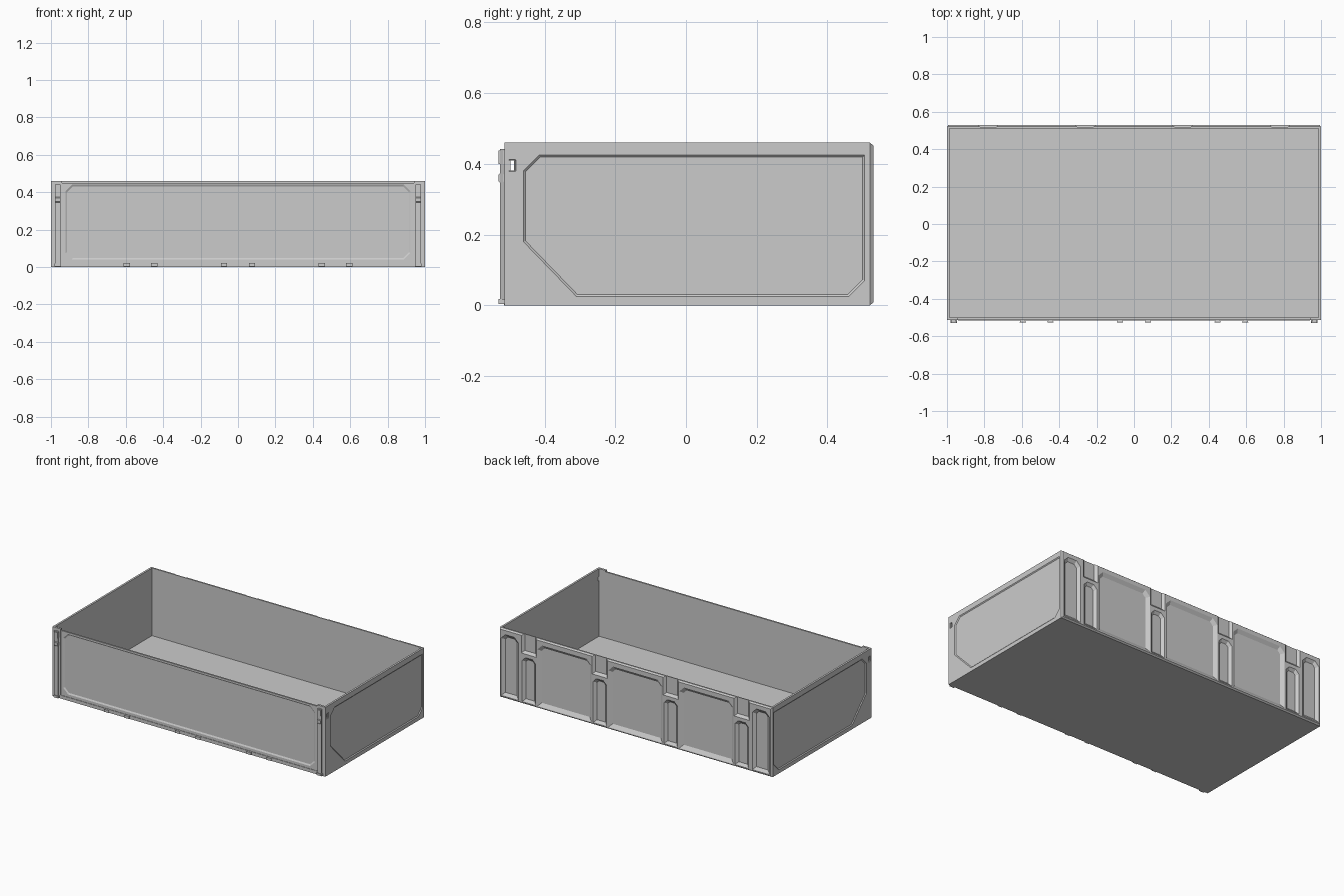
import bpy, bmesh
from mathutils import Vector

if "Cube" in bpy.data.objects:
    bpy.data.objects.remove(bpy.data.objects["Cube"])

MAPS = {'x': lambda u, v, w: (w, u, v),
        'y': lambda u, v, w: (u, w, v),
        'z': lambda u, v, w: (u, v, w)}


def octagon(u0, u1, v0, v1, bot=0.0, top=0.0):
    """Counter-clockwise rectangle with optional corner chamfers."""
    b, t = bot, top
    low = [(u0, v0 + b), (u0 + b, v0), (u1 - b, v0), (u1, v0 + b)] if b else [(u0, v0), (u1, v0)]
    high = [(u1, v1 - t), (u1 - t, v1), (u0 + t, v1), (u0, v1 - t)] if t else [(u1, v1), (u0, v1)]
    return low + high


def inset(loop, d):
    """Offset a counter-clockwise convex outline inwards by d."""
    out = []
    for i, p in enumerate(loop):
        p = Vector(p)
        a = (p - Vector(loop[i - 1])).normalized()
        b = (Vector(loop[(i + 1) % len(loop)]) - p).normalized()
        na, nb = Vector((-a.y, a.x)), Vector((-b.y, b.x))
        out.append(tuple(p + (na + nb) * (d / (1 + na.dot(nb)))))
    return out


def loft(name, layers, axis):
    """Solid through a stack of (outline, level) layers along an axis."""
    bm = bmesh.new()
    rings = [[bm.verts.new(MAPS[axis](u, v, w)) for u, v in loop] for loop, w in layers]
    n = len(rings[0])
    for r0, r1 in zip(rings, rings[1:]):
        for i in range(n):
            bm.faces.new((r0[i], r0[(i + 1) % n], r1[(i + 1) % n], r1[i]))
    bm.faces.new(rings[0])
    bm.faces.new(rings[-1])
    bmesh.ops.recalc_face_normals(bm, faces=bm.faces)
    me = bpy.data.meshes.new(name)
    bm.to_mesh(me)
    bm.free()
    ob = bpy.data.objects.new(name, me)
    bpy.context.collection.objects.link(ob)
    return ob


def box(name, x0, x1, y0, y1, z0, z1):
    r = octagon(x0, x1, y0, y1)
    return loft(name, [(r, z0), (r, z1)], 'z')


def cut(ob, cutter):
    cutter.hide_render = True
    bpy.context.view_layer.objects.active = ob
    m = ob.modifiers.new('cut', 'BOOLEAN')
    m.operation, m.solver, m.object = 'DIFFERENCE', 'EXACT', cutter
    bpy.ops.object.modifier_apply(modifier=m.name)
    bpy.data.objects.remove(cutter)


def pocket(ob, loop, face, depth, slope, axis, s):
    """Sink a sloped-sided pocket into the face pointing along s * axis."""
    cut(ob, loft('pocket_cutter', [(loop, face + s * 0.03), (loop, face),
                                   (inset(loop, slope), face - s * depth)], axis))


H = 0.46

# floor
box('floor', -0.99, 0.99, -0.505, 0.518, 0, 0.012)

# side walls with sunken panel and latch slot
panel = [(-0.46, 0.18), (-0.31, 0.025), (0.46, 0.025), (0.505, 0.07),
         (0.505, 0.425), (-0.415, 0.425), (-0.46, 0.38)]
for s, side in ((-1, 'left'), (1, 'right')):
    x0, x1 = sorted((s * 0.987, s))
    wall = box(side + '_wall', x0, x1, -0.512, 0.518, 0, H)
    pocket(wall, panel, s, 0.005, 0.006, 'x', s)
    pocket(wall, octagon(-0.502, -0.481, 0.378, 0.413, 0.003, 0.003), s, 0.003, 0.002, 'x', s)
    cut(wall, box('slot_cutter', x0 - 0.02, x1 + 0.02, -0.497, -0.487, 0.382, 0.409))

# back wall with chamfered rim
rim = octagon(-1, 1, 0, H)
back = loft('back_wall', [(rim, 0.51), (rim, 0.52), (inset(rim, 0.008), 0.53)], 'y')
# large pockets
for c in (-0.52, 0, 0.52):
    pocket(back, octagon(c - 0.198, c + 0.198, 0.015, 0.425, 0, 0.035), 0.53, 0.015, 0.022, 'y', 1)
# end pockets
for c in (-0.92, 0.92):
    pocket(back, octagon(c - 0.063, c + 0.063, 0.015, 0.425, 0, 0.03), 0.53, 0.015, 0.02, 'y', 1)
# stacking notches and the small pockets below them
for c in (-0.78, -0.26, 0.26, 0.78):
    pocket(back, octagon(c - 0.056, c + 0.056, 0.335, 0.56), 0.53, 0.014, 0.016, 'y', 1)
    pocket(back, octagon(c - 0.05, c + 0.05, 0.015, 0.312, 0, 0.025), 0.53, 0.015, 0.018, 'y', 1)

# front wall with sunken panel
front = box('front_wall', -0.95, 0.95, -0.512, -0.501, 0, 0.45)
pocket(front, octagon(-0.922, 0.922, 0.04, 0.44, 0.035, 0.035), -0.512, 0.005, 0.009, 'y', -1)
box('front_sill', -0.942, 0.942, -0.515, -0.511, 0, 0.022)

# corner posts, dovetail rails and clips
for s, side in ((-1, 'left'), (1, 'right')):
    a, b = sorted((s * 0.94, s))
    box(side + '_post', a, b, -0.514, -0.5, 0, H)
    c = s * 0.964
    wide = [(c - 0.01, -0.513), (c + 0.01, -0.513), (c + 0.015, -0.526), (c - 0.015, -0.526)]
    loft(side + '_rail', [(wide, 0.008), (wide, 0.442)], 'z')
    box(side + '_rail_foot', c - 0.017, c + 0.017, -0.53, -0.513, 0.004, 0.018)
    box(side + '_clip_top', c - 0.012, c + 0.012, -0.53, -0.513, 0.40, 0.438)
    clip = octagon(-0.53, -0.515, 0.345, 0.375, 0.005, 0.005)
    loft(side + '_clip_lower', [(clip, c - 0.012), (clip, c + 0.012)], 'x')

# hinge tabs along the lower front edge
for i, x in enumerate((-0.595, -0.447, -0.075, 0.075, 0.447, 0.595)):
    tab = [(x - 0.01, -0.511), (x + 0.01, -0.511), (x + 0.017, -0.526), (x - 0.017, -0.526)]
    loft(f'front_tab_{i + 1}', [(tab, 0.004), (tab, 0.021)], 'z')
